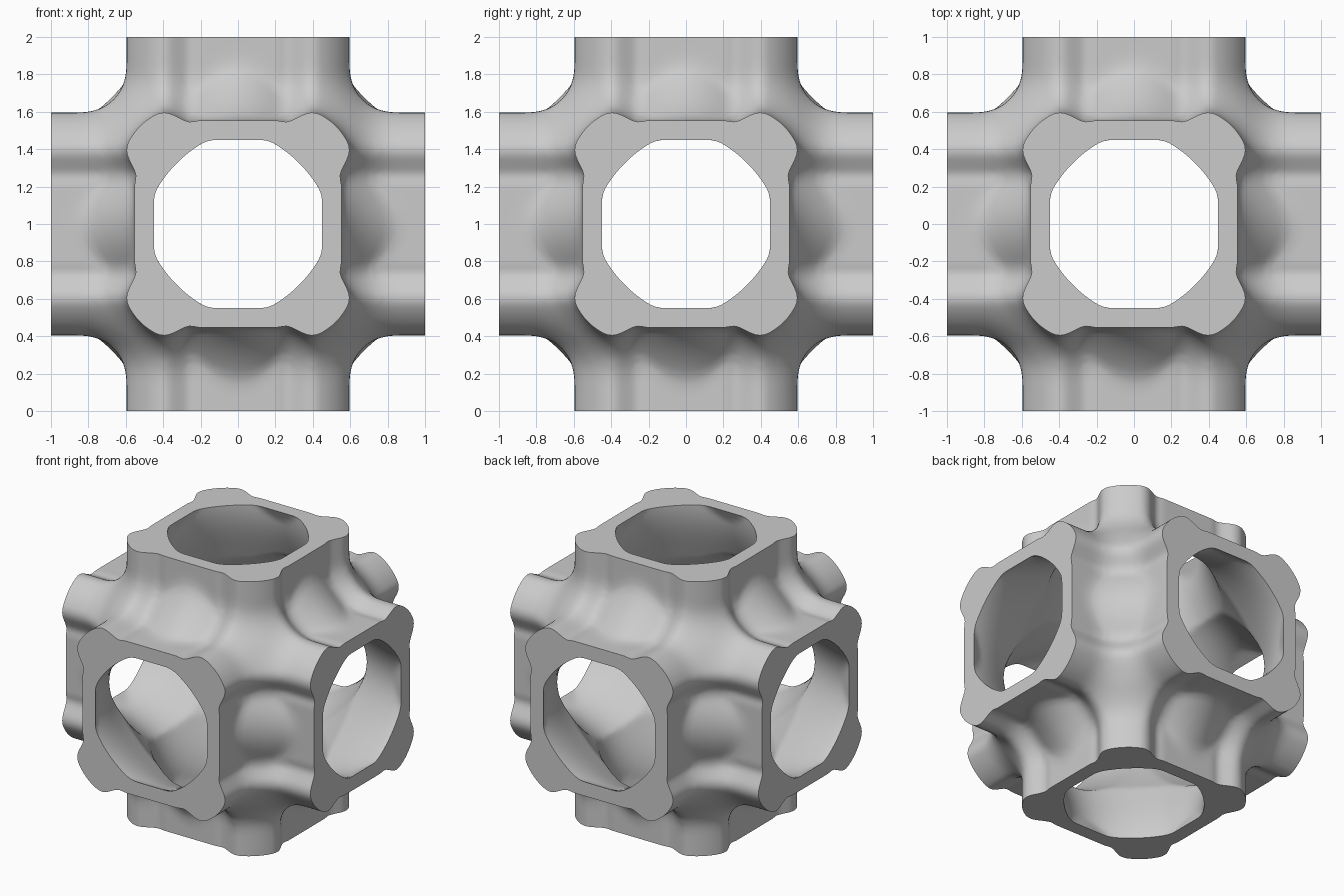
import bpy
import bmesh
from math import cos, sin, pi, sqrt, hypot
from itertools import permutations
from mathutils import Vector

old = bpy.data.objects.get("Cube")
if old:
    bpy.data.objects.remove(old, do_unlink=True)

HALF = 46                    # grid points from the centre to the rim
STEP = 1 / (HALF - 1.5)      # the mouth planes fall between grid points


def blend(a, b, k):
    """Smooth union of two distances."""
    w = max(k - abs(a - b), 0) / k
    return min(a, b) - w * w * k / 4


def ridge(a, b):
    """Corner ridge: a broad arc with a sloping flank on either side."""
    arc = hypot(a - 0.287, b - 0.287) - 0.335
    low, high = min(a, b), max(a, b)
    flank = (high - 0.605 - 0.5 * (low - 0.39)) / 1.118
    return -blend(-arc, -flank, 0.03)


def solid(x, y, z):
    """Negative inside the wall, for x >= y >= z >= 0."""
    wave = cos(pi * x) + cos(pi * y) + cos(pi * z)
    slope = max(1.2, pi * sqrt(sin(pi * x)**2 + sin(pi * y)**2 + sin(pi * z)**2))
    # outer skin: periodic shell, corner ridges and flat neck panels
    skin = -(wave + 0.05) / slope
    ridges = blend(blend(ridge(y, z), ridge(x, z), 0.25), ridge(x, y), 0.25)
    panel = max(y - 0.553, z - 0.24)
    outer = blend(blend(skin, ridges, 0.04), panel, 0.03)
    # inner cavity, squared off towards each mouth
    depth = min(max((1 - x) / 0.45, 0), 1)
    cavity = min((wave - 0.04 - 0.38 * depth * depth) / slope, 0.45 + 0.5 * (1 - x) - y)
    return max(outer, cavity)


def sample_field():
    """Field values for one octant, using its full symmetry."""
    field = {}
    for i in range(HALF + 1):
        for j in range(i + 1):
            for k in range(j + 1):
                value = solid(i * STEP, j * STEP, k * STEP)
                for key in permutations((i, j, k)):
                    field[key] = value
    return field


def skin_field(field):
    """One vertex per crossed cell, one quad per crossed grid edge."""
    cells, quads = {}, []
    span = range(-HALF, HALF)
    for i in span:
        for j in span:
            for k in span:
                p = (i, j, k)
                here = field[abs(i), abs(j), abs(k)]
                for axis in range(3):
                    q = list(p)
                    q[axis] += 1
                    there = field[abs(q[0]), abs(q[1]), abs(q[2])]
                    if (here < 0) == (there < 0):
                        continue
                    point = Vector(p).lerp(Vector(q), here / (here - there))
                    u, v = (axis + 1) % 3, (axis + 2) % 3
                    ring = []
                    for du, dv in ((0, 0), (1, 0), (1, 1), (0, 1)):
                        cell = list(p)
                        cell[u] -= du
                        cell[v] -= dv
                        cell = tuple(cell)
                        cells.setdefault(cell, []).append(point)
                        ring.append(cell)
                    quads.append(ring if here < 0 else ring[::-1])
    return cells, quads


# wall surface
cells, quads = skin_field(sample_field())
bm = bmesh.new()
verts = {c: bm.verts.new(sum(pts, Vector()) / len(pts) * STEP) for c, pts in cells.items()}
for ring in quads:
    bm.faces.new([verts[c] for c in ring])
for _ in range(2):
    bmesh.ops.smooth_vert(bm, verts=bm.verts, factor=0.4, use_axis_x=True, use_axis_y=True, use_axis_z=True)

# flat rims, one at each of the six mouths
for axis in range(3):
    for side in (-1, 1):
        normal = Vector((0, 0, 0))
        normal[axis] = side
        cut = bmesh.ops.bisect_plane(bm, geom=bm.verts[:] + bm.edges[:] + bm.faces[:], dist=1e-5,
                                     plane_co=normal, plane_no=normal, clear_outer=True)
        rim = [e for e in cut["geom_cut"] if isinstance(e, bmesh.types.BMEdge)]
        bmesh.ops.triangle_fill(bm, edges=rim, use_beauty=True, normal=normal)
bmesh.ops.recalc_face_normals(bm, faces=bm.faces)
bmesh.ops.translate(bm, verts=bm.verts, vec=(0, 0, 1))

mesh = bpy.data.meshes.new("lattice_cell")
bm.to_mesh(mesh)
bm.free()
cell_object = bpy.data.objects.new("lattice_cell", mesh)
bpy.context.collection.objects.link(cell_object)

# material
grey = bpy.data.materials.new("light_grey")
grey.use_nodes = True
colour = (0.6, 0.6, 0.6, 1)
grey.diffuse_color = colour
grey.node_tree.nodes["Principled BSDF"].inputs["Base Color"].default_value = colour
mesh.materials.append(grey)

# smooth shading with crisp rims
bpy.ops.object.select_all(action="DESELECT")
cell_object.select_set(True)
bpy.context.view_layer.objects.active = cell_object
bpy.ops.object.shade_smooth_by_angle(angle=pi / 4)
